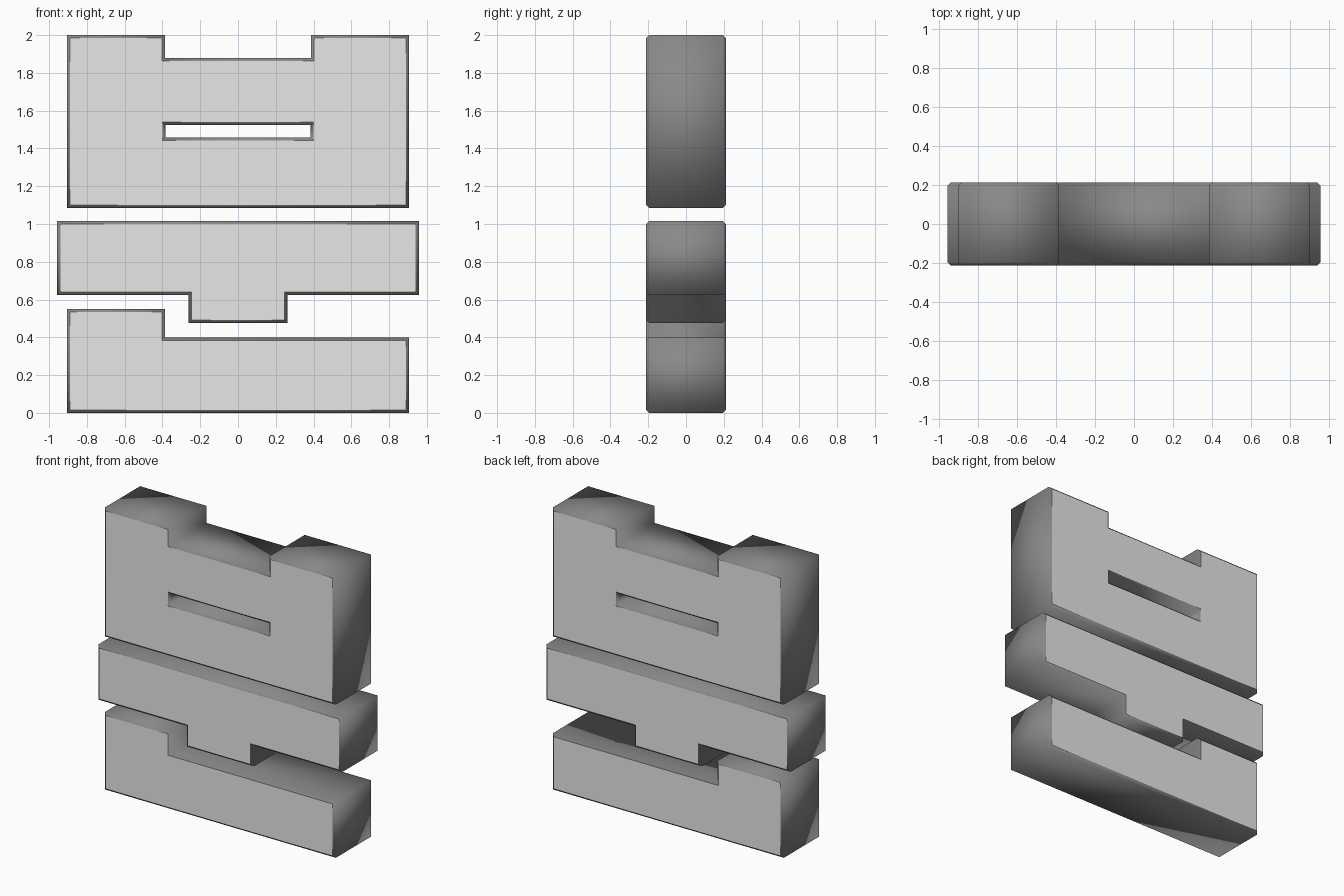
import bpy, math

if "Cube" in bpy.data.objects:
    bpy.data.objects.remove(bpy.data.objects["Cube"])

HALF_DEPTH = 0.212
CHAMFER = 0.016


def flat_colour(name, value):
    m = bpy.data.materials.new(name)
    m.diffuse_color = (value, value, value, 1)
    m.use_nodes = True
    m.node_tree.nodes["Principled BSDF"].inputs["Base Color"].default_value = m.diffuse_color
    return m


face_grey = flat_colour("light grey", 0.8)
rim_grey = flat_colour("dark grey", 0.25)


def slab(name, *loops):
    """Chamfered upright slab from closed x-z outlines; later loops are holes."""
    cu = bpy.data.curves.new(name, 'CURVE')
    cu.dimensions = '2D'
    cu.fill_mode = 'BOTH'
    cu.extrude = HALF_DEPTH - CHAMFER
    cu.bevel_depth = CHAMFER
    cu.bevel_resolution = 0
    cu.offset = -CHAMFER
    for pts in loops:
        sp = cu.splines.new('POLY')
        sp.points.add(len(pts) - 1)
        for p, (x, z) in zip(sp.points, pts):
            p.co = (x, z, 0, 1)
        sp.use_cyclic_u = True
    cu.materials.append(rim_grey)
    cu.materials.append(face_grey)
    ob = bpy.data.objects.new(name, cu)
    ob.rotation_euler.x = math.pi / 2
    bpy.context.collection.objects.link(ob)
    # turn into a mesh: flat caps stay separate, the rim is smooth shaded
    bpy.ops.object.select_all(action='DESELECT')
    ob.select_set(True)
    bpy.context.view_layer.objects.active = ob
    bpy.ops.object.convert(target='MESH')
    bpy.ops.object.shade_smooth()
    ob = bpy.context.object
    # front and back caps are light, rim and chamfers dark
    for f in ob.data.polygons:
        f.material_index = 1 if abs(f.normal.z) > 0.95 else 0
    return ob


def mirrored(half):
    """Close a right-hand half outline with its mirror image."""
    return half + [(-x, z) for x, z in reversed(half)]


# top block: notched upper edge and a slot right through
slab("top_block",
     mirrored([(0.905, 1.085), (0.905, 2.0), (0.386, 2.0), (0.386, 1.879)]),
     mirrored([(0.385, 1.457), (0.385, 1.525)]))

# middle bar with a tab hanging down
slab("middle_bar",
     mirrored([(0.263, 0.477), (0.263, 0.623), (0.957, 0.623), (0.957, 1.015)]))

# bottom block with a raised step on the left
slab("bottom_block",
     [(-0.905, 0), (0.905, 0), (0.905, 0.4), (-0.386, 0.4),
      (-0.386, 0.55), (-0.905, 0.55)])
